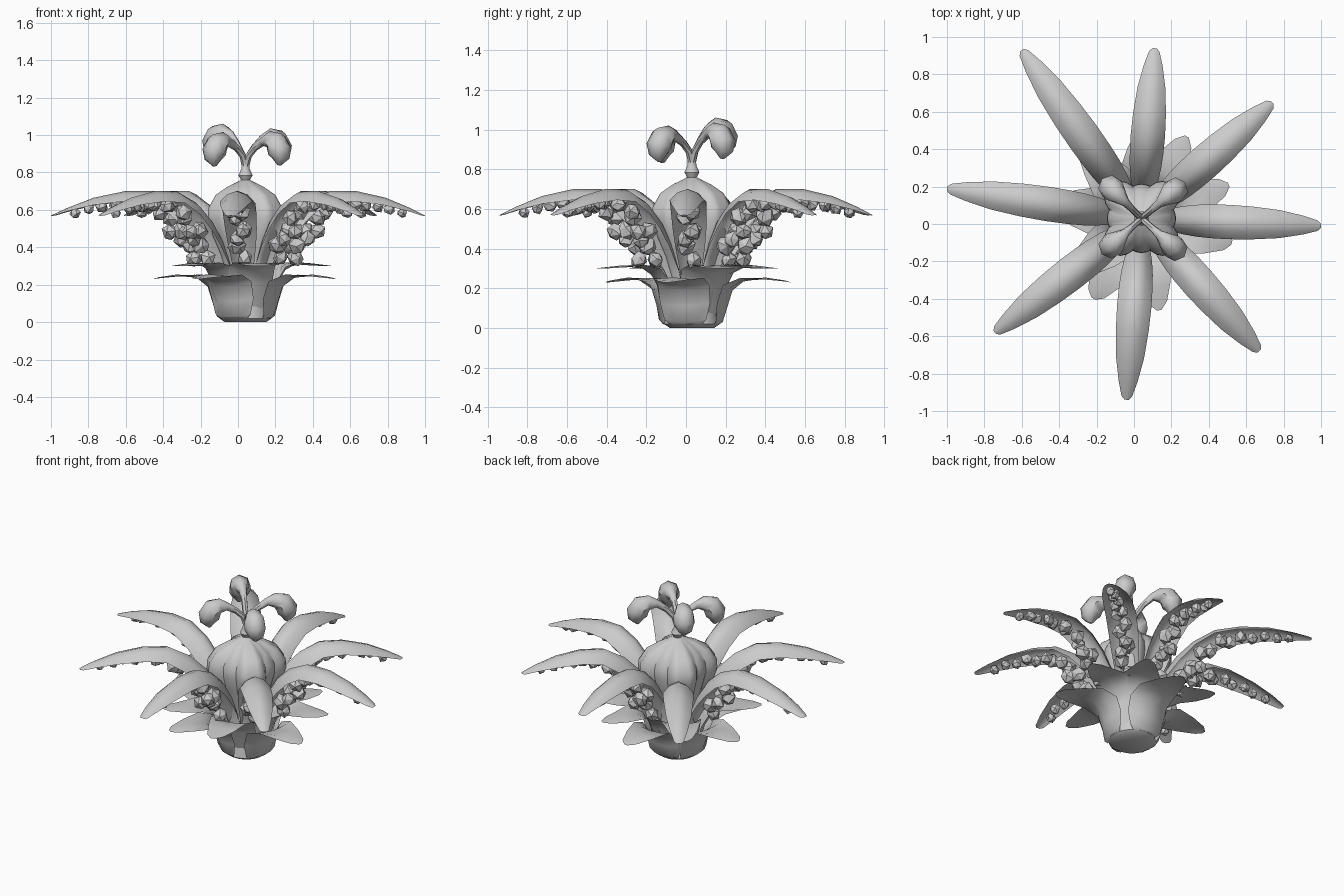
import bpy, bmesh, math, random
from mathutils import Vector, Matrix

if "Cube" in bpy.data.objects:
    bpy.data.objects.remove(bpy.data.objects["Cube"])

random.seed(4)
CX, CY = 0.04, 0.03          # axis of the plant


def finish(name, bm, angle=40):
    bmesh.ops.recalc_face_normals(bm, faces=bm.faces)
    me = bpy.data.meshes.new(name)
    bm.to_mesh(me)
    bm.free()
    ob = bpy.data.objects.new(name, me)
    bpy.context.collection.objects.link(ob)
    if angle:
        bpy.ops.object.select_all(action='DESELECT')
        ob.select_set(True)
        bpy.context.view_layer.objects.active = ob
        bpy.ops.object.shade_smooth_by_angle(angle=math.radians(angle))
    return ob


def at(ang, r, s, z):
    """Point at radius r, sideways offset s, height z in direction ang."""
    c, n = math.cos(ang), math.sin(ang)
    return Vector((CX + r * c - s * n, CY + r * n + s * c, z))


def normals(path):
    out = []
    for i in range(len(path)):
        a, b = path[max(i - 1, 0)], path[min(i + 1, len(path) - 1)]
        t = Vector((b[0] - a[0], b[1] - a[1])).normalized()
        out.append((-t.y, t.x))
    return out


def skin(bm, rows, closed=False):
    for a, b in zip(rows, rows[1:]):
        n = len(a)
        for j in range(n if closed else n - 1):
            k = (j + 1) % n
            bm.faces.new((a[j], a[k], b[k], b[j]))


def sheet(name, ang, path):
    """Curved blade; path rows are (r, z, half width, edge lift)."""
    bm = bmesh.new()
    rows = []
    for (r, z, w, lift), (nr, nz) in zip(path, normals(path)):
        row = []
        for u in (-1, -0.55, 0, 0.55, 1):
            d = lift * u * u
            row.append(bm.verts.new(at(ang, r + nr * d, u * w, z + nz * d)))
        rows.append(row)
    skin(bm, rows)
    return finish(name, bm, 60)


def tube(name, ang, path, sides=8):
    """Swept round section; path rows are (r, z, radius)."""
    bm = bmesh.new()
    rows = []
    for (r, z, rad), (nr, nz) in zip(path, normals(path)):
        row = []
        for j in range(sides):
            a = 2 * math.pi * j / sides
            d = rad * math.cos(a)
            row.append(bm.verts.new(at(ang, r + nr * d, rad * math.sin(a), z + nz * d)))
        rows.append(row)
    skin(bm, rows, True)
    bm.faces.new(rows[0])
    bm.faces.new(rows[-1])
    return finish(name, bm, 50)


# Arching arms (fraction of reach, height, half width, edge lift)
ARM = [(.07, .16, .035, -.01), (.11, .30, .055, -.035), (.17, .44, .075, -.065),
       (.24, .55, .085, -.08), (.34, .64, .09, -.075), (.47, .70, .092, -.065),
       (.62, .70, .088, -.055), (.78, .665, .075, -.04),
       (.91, .613, .05, -.02), (.985, .577, .028, -.008), (1.0, .57, .012, -.003)]
TIPS = [(1.0, -.01), (.74, .65), (.11, .94), (-.60, .93),
        (-1.0, .19), (-.745, -.58), (-.04, -.94), (.67, -.68)]


def sample(path, f):
    for a, b in zip(path, path[1:]):
        if f <= b[0]:
            t = (f - a[0]) / (b[0] - a[0])
            return a[1] + (b[1] - a[1]) * t, (b[1] - a[1]), (b[0] - a[0])
    return path[-1][1], 0, 1


# Arms with a tapering row of faceted berries on the underside
for i, (tx, ty) in enumerate(TIPS):
    reach = math.hypot(tx - CX, ty - CY)
    ang = math.atan2(ty - CY, tx - CX)
    path = [(f * reach, z, w, l) for f, z, w, l in ARM]
    sheet(f"arm_{i}", ang, path)
    bm = bmesh.new()

    def berry(f, depth, side, rad):
        z, dz, df = sample(ARM, f)
        t = Vector((df * reach, dz)).normalized()
        p = at(ang, f * reach + t.y * depth, side, z - t.x * depth)
        m = Matrix.Translation(p) @ Matrix.Rotation(random.uniform(0, 6.28), 4, (1, .6, .4))
        v = bmesh.ops.create_icosphere(bm, subdivisions=1, radius=rad, matrix=m)['verts']
        for q in v:
            q.co += Vector([random.uniform(-.12, .12) * rad for _ in range(3)])

    for k in range(11):
        t = k / 10
        side = (.022 if k % 2 else -.022) * (1 - .6 * t)
        berry(.19 + .70 * t, .115 - .075 * t, side, .052 - .022 * t)
    for k in range(3):
        berry(.15 + .07 * k, .13 + .01 * k, .018 * (-1) ** k, .045)
    finish(f"arm_berries_{i}", bm, 0)

# Two irregular whorls of broad flared base leaves
LOW = [(.125, .012, .085, .01), (.155, .03, .11, .03), (.18, .11, .13, .05),
       (.205, .19, .135, .05), (.26, .235, .13, .02), (.37, .255, .095, -.01),
       (.47, .24, .05, -.005), (.50, .23, .012, 0)]
HIGH = [(.10, .02, .07, .01), (.14, .10, .11, .03), (.17, .2, .12, .04),
        (.21, .27, .125, .04), (.27, .31, .115, .01), (.37, .315, .085, -.01),
        (.46, .305, .05, -.005), (.50, .30, .012, 0)]
for i, a in enumerate((-15, 87, 171, 239)):
    sheet(f"outer_leaf_{i}", math.radians(a), LOW)
for i, a in enumerate((21, 61, 130, 218, 281)):
    sheet(f"inner_leaf_{i}", math.radians(a), HIGH)

# Ribbed four-cornered bulb with knobbed neck (radius, height, lobe strength)
PROFILE = [(.11, 0, 0), (.14, .02, 0), (.12, .15, 0), (.11, .26, .3), (.14, .36, .7),
           (.18, .46, 1), (.208, .55, 1), (.205, .61, 1), (.165, .68, 1),
           (.10, .725, .8), (.045, .75, .3), (.024, .76, 0), (.038, .785, 0),
           (.022, .82, 0), (.02, .87, 0)]
bm = bmesh.new()
N = 48
rows = []
for r, z, k in PROFILE:
    row = []
    for j in range(N):
        a = 2 * math.pi * j / N
        lobe = 1 + k * (-.15 * math.cos(4 * a) + .10 * (abs(math.cos(6 * a)) - .6))
        row.append(bm.verts.new(at(a, r * lobe, 0, z)))
    rows.append(row)
skin(bm, rows, True)
bm.faces.new(rows[0])
bm.faces.new(rows[-1])
finish("central_bulb", bm, 35)

# Four drooping heads on curved stalks (direction, height shift, reach scale)
for i, (a, lift, s) in enumerate(((40, 0, 1.1), (135, .025, 1.08),
                                  (222, -.02, 1.02), (318, -.015, 1.12))):
    head = [(0, .83, .02), (.02, .89, .018), (.06, .94 + lift / 2, .018),
            (.11, .98 + lift, .024), (.155, .99 + lift, .046), (.195, .975 + lift, .063),
            (.22, .93 + lift, .066), (.225, .89 + lift, .048), (.215, .855 + lift, .012)]
    tube(f"drooping_head_{i}", math.radians(a), [(r * s, z, w) for r, z, w in head], 7)
